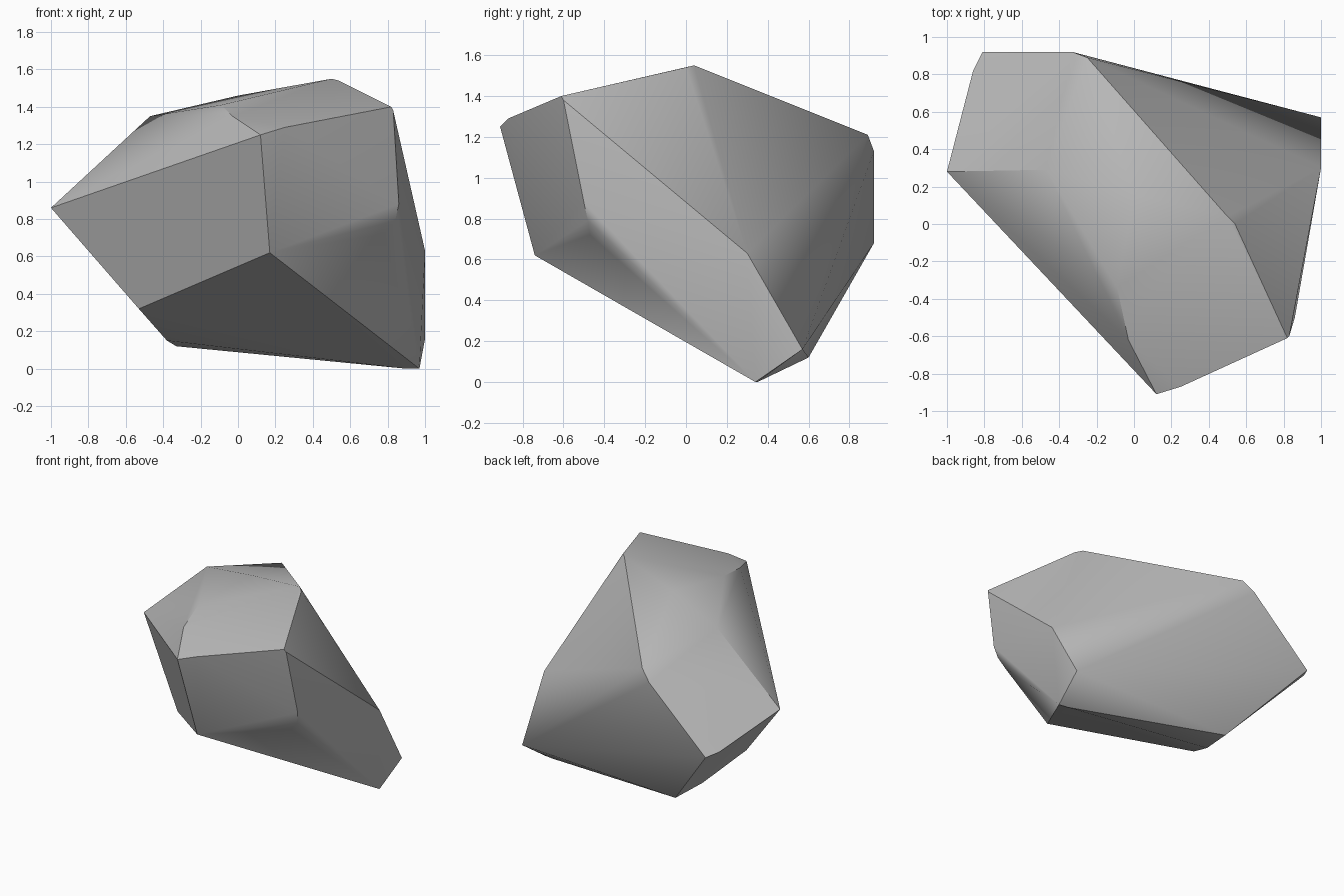
import bpy, bmesh, math

cube = bpy.data.objects.get("Cube")
if cube:
    bpy.data.objects.remove(cube, do_unlink=True)

# Plain grey stone
stone = bpy.data.materials.new("grey_stone")
stone.use_nodes = True
grey = (0.5, 0.5, 0.5, 1)
stone.diffuse_color = grey
stone.node_tree.nodes["Principled BSDF"].inputs["Base Color"].default_value = grey

# Corners of the boulder, grouped by area
top = [(.5, .04, 1.55), (.54, 0, 1.54), (0, .16, 1.46), (-.47, .29, 1.35), (-.09, -.34, 1.41)]
front = [(.12, -.91, 1.25), (.25, -.87, 1.29), (-.03, -.62, 1.35), (.82, -.61, 1.4),
         (.83, -.6, 1.38), (.17, -.74, .62), (.86, -.5, .88), (.84, -.48, .79), (.78, -.47, .72)]
back = [(-.25, .89, 1.21), (-.33, .92, 1.13), (-.81, .92, .68), (-.86, .82, .7)]
sides = [(-1, .28, .86), (-.53, .02, .32), (1, .3, .63), (1, .57, .16)]
base = [(.97, .34, 0), (.9, .35, 0), (-.33, .6, .12), (-.38, .34, .15)]

# Faceted boulder wrapped around the corners
bm = bmesh.new()
for corner in top + front + back + sides + base:
    bm.verts.new(corner)
bmesh.ops.convex_hull(bm, input=bm.verts[:])
loose = [v for v in bm.verts if not v.link_faces]
bmesh.ops.delete(bm, geom=loose, context='VERTS')
bmesh.ops.dissolve_limit(bm, angle_limit=math.radians(1.5), verts=bm.verts[:], edges=bm.edges[:])
bmesh.ops.recalc_face_normals(bm, faces=bm.faces[:])

mesh = bpy.data.meshes.new("boulder")
bm.to_mesh(mesh)
bm.free()
mesh.materials.append(stone)
boulder = bpy.data.objects.new("boulder", mesh)
bpy.context.collection.objects.link(boulder)

# Soft shading over shallow ridges, crisp main edges
bpy.ops.object.select_all(action='DESELECT')
boulder.select_set(True)
bpy.context.view_layer.objects.active = boulder
bpy.ops.object.shade_smooth_by_angle(angle=math.radians(30))
